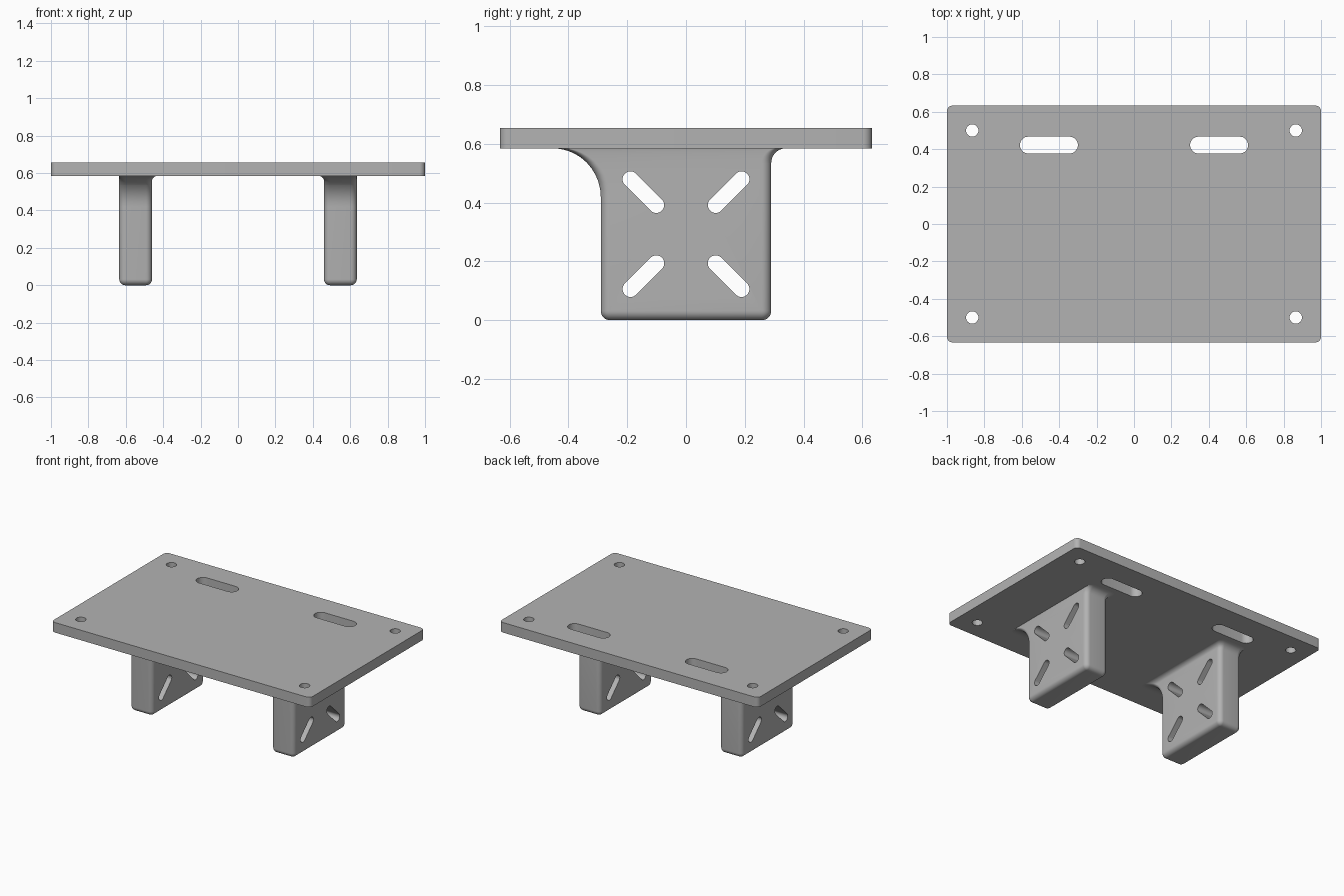
import bpy, bmesh
from math import sin, cos, pi, sqrt, radians
from mathutils import Matrix

default = bpy.data.objects.get("Cube")
if default:
    bpy.data.objects.remove(default, do_unlink=True)

grey = bpy.data.materials.new("light grey")
grey.use_nodes = True
colour = (0.45, 0.45, 0.45, 1)
grey.diffuse_color = colour
grey.node_tree.nodes["Principled BSDF"].inputs["Base Color"].default_value = colour

STEPS = 8
PLATE_BOTTOM, PLATE_TOP = 0.585, 0.655


def rounded_rect(x0, x1, y0, y1, r):
    """Outline of a rectangle with round corners, anticlockwise."""
    corners = [(x1 - r, y1 - r), (x0 + r, y1 - r), (x0 + r, y0 + r), (x1 - r, y0 + r)]
    return [(cx + r * cos(a), cy + r * sin(a))
            for i, (cx, cy) in enumerate(corners)
            for a in [(i + k / STEPS) * pi / 2 for k in range(STEPS + 1)]]


def loft(bm, slices, matrix=Matrix()):
    """Skin a stack of (z, outline) slices and cap both ends."""
    rings = [[bm.verts.new(matrix @ Matrix.Translation((x, y, z)).translation)
              for x, y in outline] for z, outline in slices]
    for low, high in zip(rings, rings[1:]):
        for i in range(len(low)):
            j = (i + 1) % len(low)
            bm.faces.new((low[i], low[j], high[j], high[i]))
    bm.faces.new(rings[0][::-1])
    bm.faces.new(rings[-1])


def add_slot(bm, length, width, depth, matrix):
    """Round-ended cutter; a length equal to the width makes a round hole."""
    outline = rounded_rect(-length / 2, length / 2, -width / 2, width / 2, width / 2 - 1e-4)
    loft(bm, [(-depth / 2, outline), (depth / 2, outline)], matrix)


def make_object(name, bm):
    bmesh.ops.recalc_face_normals(bm, faces=bm.faces)
    mesh = bpy.data.meshes.new(name)
    bm.to_mesh(mesh)
    bm.free()
    mesh.materials.append(grey)
    obj = bpy.data.objects.new(name, mesh)
    bpy.context.collection.objects.link(obj)
    return obj


def activate(obj):
    bpy.ops.object.select_all(action="DESELECT")
    obj.select_set(True)
    bpy.context.view_layer.objects.active = obj


def cut(obj, cutter):
    cutter.hide_render = True
    mod = obj.modifiers.new("slots", "BOOLEAN")
    mod.operation, mod.solver, mod.object = "DIFFERENCE", "EXACT", cutter
    activate(obj)
    bpy.ops.object.modifier_apply(modifier=mod.name)
    bpy.data.objects.remove(cutter, do_unlink=True)
    bpy.ops.object.shade_smooth_by_angle(angle=radians(30))


# Top plate with four screw holes and two slots
bm = bmesh.new()
outline = rounded_rect(-1, 1, -0.633, 0.633, 0.03)
loft(bm, [(PLATE_BOTTOM, outline), (PLATE_TOP, outline)])
plate = make_object("top_plate", bm)

bm = bmesh.new()
for side in (-1, 1):
    add_slot(bm, 0.31, 0.09, 0.3, Matrix.Translation((side * 0.455, 0.422, 0.62)))
    for y in (-0.5, 0.5):
        add_slot(bm, 0.066, 0.066, 0.3, Matrix.Translation((side * 0.865, y, 0.62)))
cut(plate, make_object("plate_cutter", bm))


def flare(z, r):
    """Outward spread of a concave fillet of radius r under the plate."""
    up = min(max(z - (PLATE_BOTTOM - r), 0), r)
    return r - sqrt(r * r - up * up)


def leg_slice(z):
    """Leg section: rounded at the foot, flared where it meets the plate."""
    inset = EDGE - sqrt(EDGE ** 2 - max(EDGE - z, 0) ** 2)
    return z, rounded_rect(0.46 + inset - flare(z, 0.03), 0.635 - inset,
                           -0.29 + inset - flare(z, 0.165), 0.29 - inset + flare(z, 0.05),
                           EDGE - inset * 0.95)


# Legs, mirrored left and right, each with four diagonal slots
EDGE = 0.032
heights = [EDGE * (1 - cos(i / STEPS * pi / 2)) for i in range(STEPS + 1)]
for radius in (0.165, 0.05, 0.03):
    heights += [PLATE_BOTTOM - radius + radius * sin(i / 10 * pi / 2) for i in range(11)]
heights = sorted({round(z, 4) for z in heights})

for name, side in (("left_leg", 1), ("right_leg", -1)):
    mirror = Matrix.Diagonal((side, 1, 1, 1))
    bm = bmesh.new()
    loft(bm, [leg_slice(z) for z in heights], mirror)
    leg = make_object(name, bm)

    bm = bmesh.new()
    for y in (-1, 1):
        for z in (-1, 1):
            place = (Matrix.Translation((side * 0.55, y * 0.145, 0.293 + z * 0.143))
                     @ Matrix.Rotation(y * z * pi / 4, 4, "X")
                     @ Matrix.Rotation(pi / 2, 4, "Z") @ Matrix.Rotation(pi / 2, 4, "X"))
            add_slot(bm, 0.178, 0.054, 0.4, place)
    cut(leg, make_object("leg_cutter", bm))
